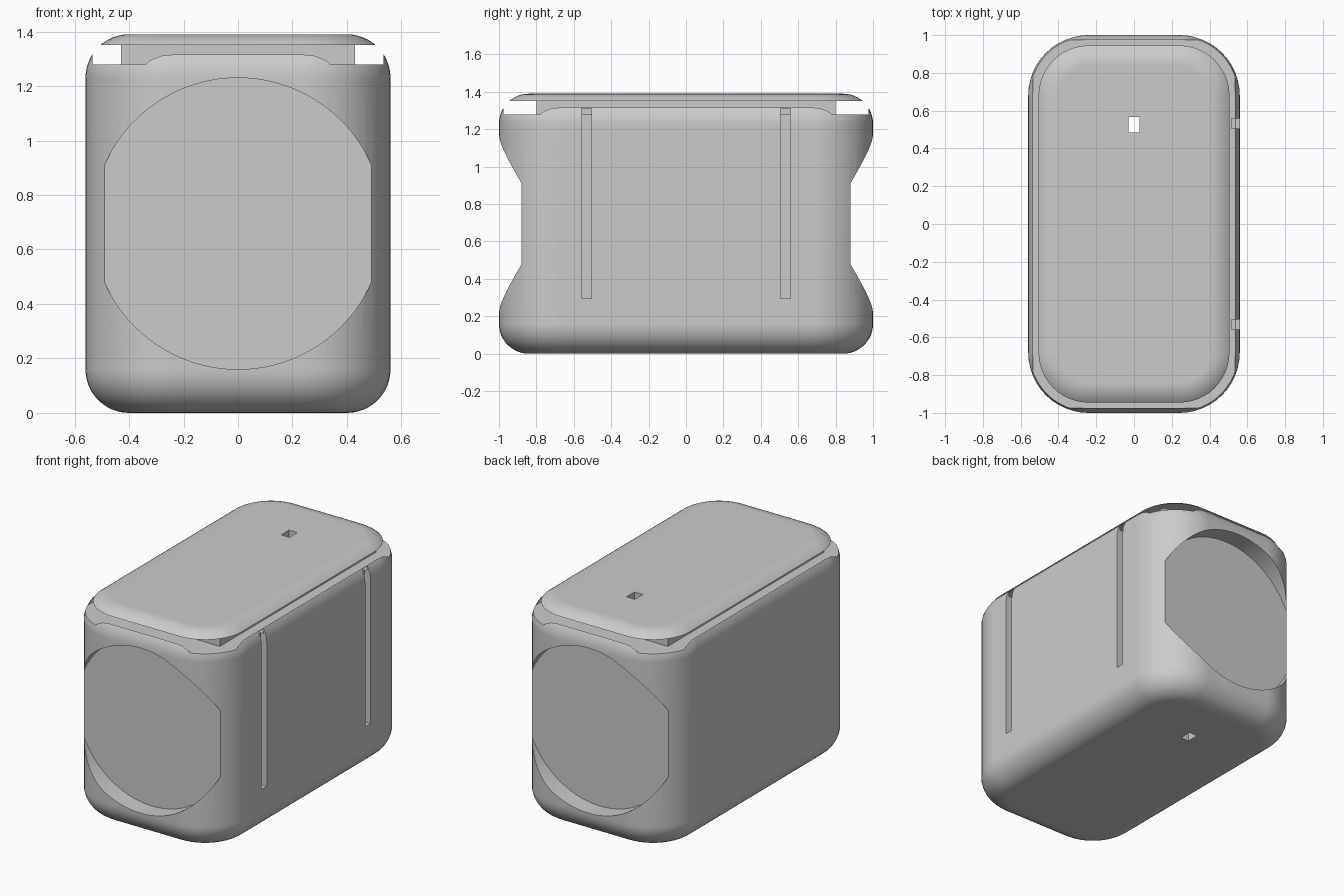
import bpy, bmesh
from math import cos, sin, pi, radians

cube = bpy.data.objects.get("Cube")
if cube:
    bpy.data.objects.remove(cube, do_unlink=True)

HALF_X, HALF_Y, HEIGHT = 0.56, 1.0, 1.39
CORNER, FILLET = 0.32, 0.16
STEPS = 12

grey = bpy.data.materials.new("matte_grey")
grey.use_nodes = True
colour = (0.6, 0.6, 0.6, 1)
grey.diffuse_color = colour
grey.node_tree.nodes["Principled BSDF"].inputs["Base Color"].default_value = colour


def add_object(name, bm):
    bmesh.ops.recalc_face_normals(bm, faces=bm.faces)
    mesh = bpy.data.meshes.new(name)
    bm.to_mesh(mesh)
    bm.free()
    mesh.materials.append(grey)
    obj = bpy.data.objects.new(name, mesh)
    bpy.context.collection.objects.link(obj)
    return obj


def outline(inset):
    """Rounded rectangle of the body, shrunk evenly by the inset."""
    r = CORNER - inset
    points = []
    for k, (sx, sy) in enumerate([(1, 1), (-1, 1), (-1, -1), (1, -1)]):
        for i in range(STEPS + 1):
            a = (k + i / STEPS) * pi / 2
            points.append((sx * (HALF_X - CORNER) + r * cos(a),
                           sy * (HALF_Y - CORNER) + r * sin(a)))
    return points


def rounded_body():
    bm = bmesh.new()
    levels = []
    for i in range(STEPS + 1):
        a = i / STEPS * pi / 2
        levels.append((FILLET * (1 - sin(a)), FILLET * (1 - cos(a))))
    levels += [(inset, HEIGHT - z) for inset, z in reversed(levels)]
    rings = [[bm.verts.new((x, y, z)) for x, y in outline(inset)] for inset, z in levels]
    n = len(rings[0])
    for low, high in zip(rings, rings[1:]):
        for i in range(n):
            j = (i + 1) % n
            bm.faces.new((low[i], low[j], high[j], high[i]))
    bm.faces.new(rings[0])
    bm.faces.new(rings[-1])
    return add_object("case_body", bm)


def box(name, x, y, z):
    bm = bmesh.new()
    bmesh.ops.create_cube(bm, size=1)
    for v in bm.verts:
        v.co = [(lo + hi) / 2 + c * (hi - lo) for c, (lo, hi) in zip(v.co, (x, y, z))]
    return add_object(name, bm)


def drum(name, y):
    bm = bmesh.new()
    bmesh.ops.create_cone(bm, cap_ends=True, segments=96, radius1=0.535, radius2=0.535, depth=0.4)
    for v in bm.verts:
        v.co = (v.co.x, y + v.co.z, HEIGHT / 2 + v.co.y)
    return add_object(name, bm)


def cut(target, cutter):
    mod = target.modifiers.new("cut", "BOOLEAN")
    mod.operation = "DIFFERENCE"
    mod.solver = "EXACT"
    mod.object = cutter
    bpy.ops.object.select_all(action="DESELECT")
    bpy.context.view_layer.objects.active = target
    target.select_set(True)
    bpy.ops.object.modifier_apply(modifier=mod.name)
    bpy.data.objects.remove(cutter, do_unlink=True)


body = rounded_body()

# Channel under the lid, leaving a square-cornered core
channel = box("channel_cutter", (-0.535, 0.535), (-0.975, 0.975), (1.28, 1.35))
cut(channel, box("core_cutter", (-0.43, 0.43), (-0.80, 0.80), (1.2, 1.45)))
cut(body, channel)

# Round recesses in both ends, and the two side slots
for side in (-1, 1):
    cut(body, drum("recess_cutter", side * 1.08))
    cut(body, box("slot_cutter", (0.515, 0.7),
                  (side * 0.532 - 0.027, side * 0.532 + 0.027), (0.295, 1.31)))

# Small square hole from lid to base
cut(body, box("hole_cutter", (-0.03, 0.03), (0.485, 0.567), (-0.1, 1.5)))

# Smooth fillets with flat faces kept clean
body.select_set(True)
bpy.context.view_layer.objects.active = body
bpy.ops.object.shade_smooth_by_angle(angle=radians(30))
normals = body.modifiers.new("clean_normals", "WEIGHTED_NORMAL")
normals.keep_sharp = True
